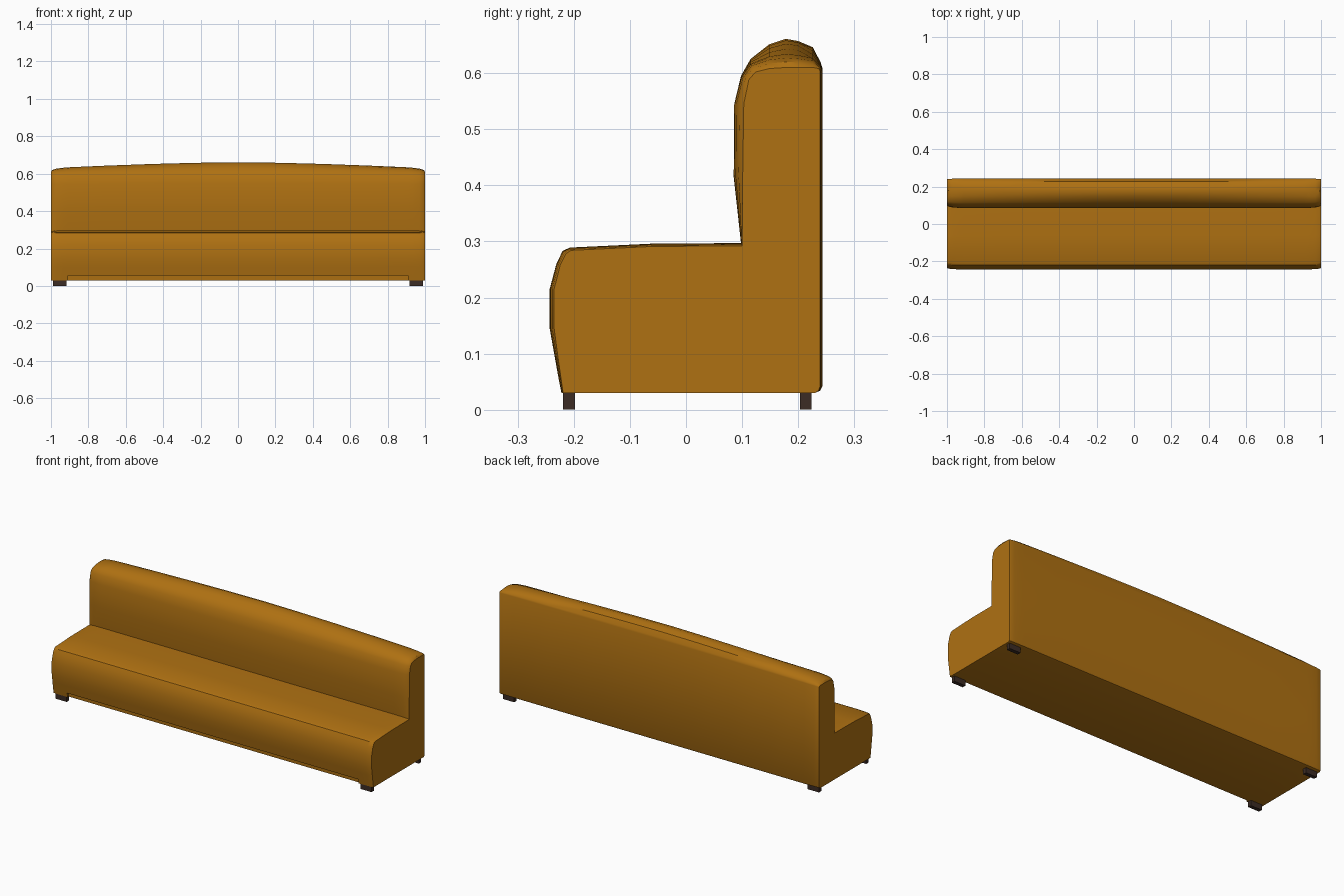
import bpy, bmesh, math

if "Cube" in bpy.data.objects:
    bpy.data.objects.remove(bpy.data.objects["Cube"])


def material(name, color):
    m = bpy.data.materials.new(name)
    m.diffuse_color = color
    m.use_nodes = True
    m.node_tree.nodes["Principled BSDF"].inputs["Base Color"].default_value = m.diffuse_color
    return m


fabric = material("ochre_fabric", (0.43, 0.165, 0.006, 1))
wood = material("dark_wood", (0.045, 0.025, 0.018, 1))

# Side profile: y, z, crown rise at centre, end pull-in y, end pull-in z
PROFILE = [
    (-0.212, 0.030, 0, 0, 0),
    (-0.213, 0.030, 0, 0, 0),
    (-0.222, 0.030, 0, 0.003, 0),
    (-0.235, 0.100, 0, 0.006, 0),
    (-0.243, 0.145, 0, 0.008, 0),
    (-0.243, 0.215, 0, 0.008, 0),
    (-0.231, 0.260, 0, 0.007, -0.002),
    (-0.220, 0.283, 0, 0.006, -0.005),
    (-0.207, 0.289, 0, 0.002, -0.005),
    (-0.060, 0.296, 0, 0, -0.005),
    (0.098, 0.297, 0, 0.002, -0.005),
    (0.085, 0.415, 0, 0.016, 0),
    (0.086, 0.545, 0, 0.017, 0),
    (0.098, 0.592, 0.003, 0.014, -0.004),
    (0.115, 0.616, 0.009, 0.009, -0.014),
    (0.148, 0.628, 0.023, 0, -0.020),
    (0.178, 0.632, 0.029, 0, -0.022),
    (0.200, 0.630, 0.027, 0, -0.020),
    (0.226, 0.625, 0.021, 0, -0.015),
    (0.240, 0.613, 0.006, -0.004, -0.005),
    (0.243, 0.606, 0.003, -0.004, -0.002),
    (0.243, 0.042, 0, -0.004, 0),
    (0.239, 0.034, 0, -0.003, 0),
    (0.230, 0.030, 0, 0, 0),
]

# Stations along the width: x, end pull-in amount, bottom front notch
HALF = [(1.0, 1, 0), (0.993, 0.55, 0), (0.97, 0.22, 0), (0.935, 0.06, 0),
        (0.91, 0, 0), (0.91, 0, 1), (0.7, 0, 1), (0.45, 0, 1), (0.22, 0, 1)]
stations = [(-x, e, n) for x, e, n in HALF] + [(0, 0, 1)] + HALF[::-1]

# Upholstered body: loft of the profile with a crowned backrest
bm = bmesh.new()
rings = []
for x, e, notch in stations:
    crown = max(0, 1 - (abs(x) / 0.95) ** 1.6)
    ring = []
    for i, (y, z, c, dy, dz) in enumerate(PROFILE):
        yy, zz = y + dy * e, z + c * crown + dz * e
        if notch and i in (1, 2):
            yy, zz = (-0.213, 0.055) if i == 1 else (-0.227, 0.055)
        ring.append(bm.verts.new((x, yy, zz)))
    rings.append(ring)
count = len(PROFILE)
for a, b in zip(rings, rings[1:]):
    for i in range(count):
        j = (i + 1) % count
        bm.faces.new((a[i], a[j], b[j], b[i]))
bm.faces.new(rings[0])
bm.faces.new(rings[-1][::-1])
bmesh.ops.remove_doubles(bm, verts=bm.verts, dist=0.0003)
bmesh.ops.triangulate(bm, faces=[f for f in bm.faces if len(f.verts) > 4])
bmesh.ops.recalc_face_normals(bm, faces=bm.faces)
mesh = bpy.data.meshes.new("bench_body")
bm.to_mesh(mesh)
bm.free()
mesh.materials.append(fabric)
body = bpy.data.objects.new("bench_body", mesh)
bpy.context.collection.objects.link(body)
bpy.context.view_layer.objects.active = body
body.select_set(True)
bpy.ops.object.shade_smooth_by_angle(angle=math.radians(35))

# Four low block feet
for side, sx in (("left", -1), ("right", 1)):
    for row, y in (("front", -0.2085), ("back", 0.2135)):
        bpy.ops.mesh.primitive_cube_add(size=1, location=(sx * 0.953, y, 0.016))
        foot = bpy.context.object
        foot.name = f"{row}_{side}_foot"
        foot.scale = (0.07, 0.021, 0.032)
        foot.data.materials.append(wood)
